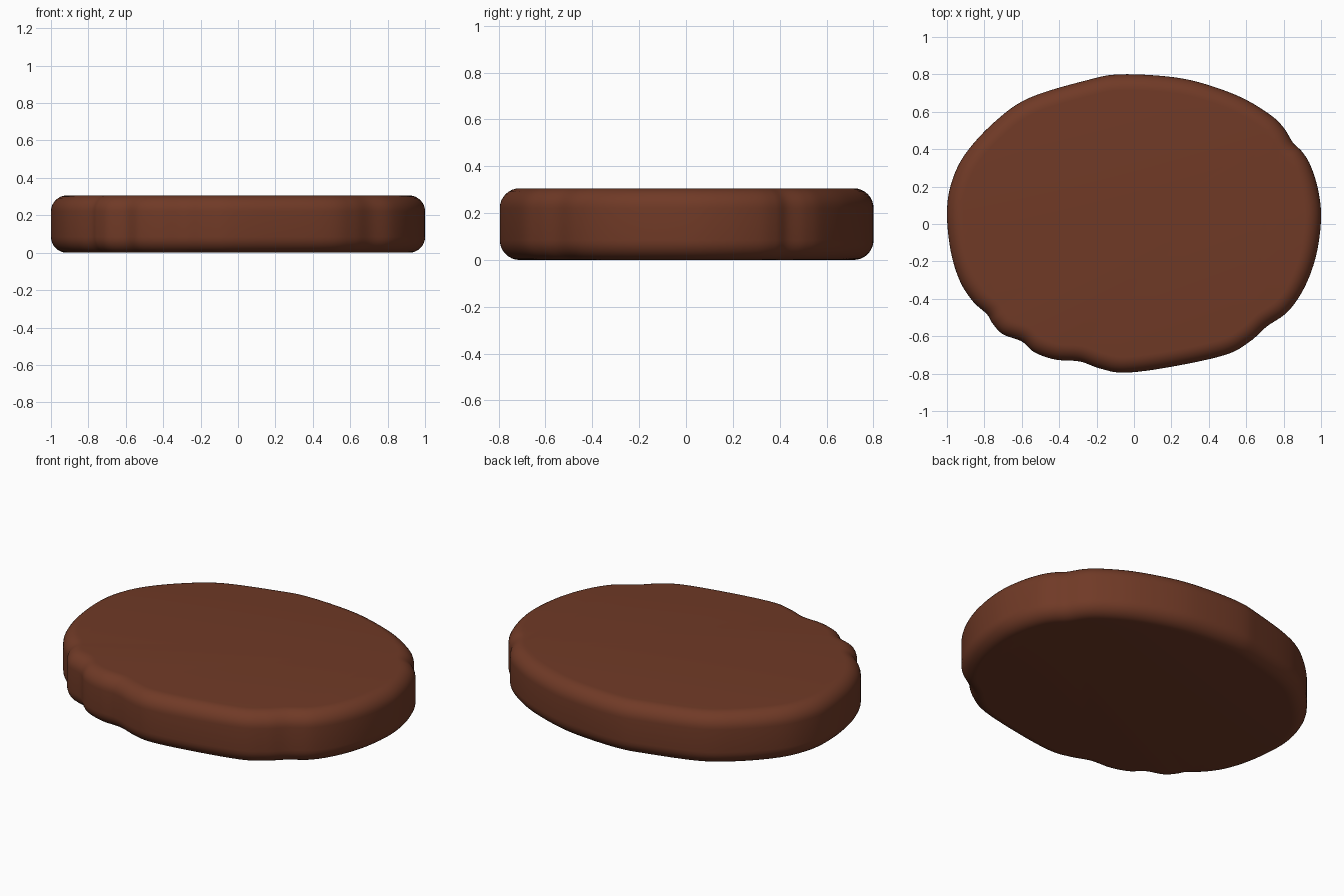
import bpy, bmesh, math
from mathutils import Vector

if "Cube" in bpy.data.objects:
    bpy.data.objects.remove(bpy.data.objects["Cube"])

HEIGHT, RADIUS, STEPS, SUB = 0.306, 0.085, 8, 6

# Irregular outline seen from the top, counter-clockwise
KEYS = [(1.0, .03), (.985, .18), (.945, .31), (.90, .385), (.85, .435), (.80, .515),
        (.727, .585), (.567, .68), (.35, .757), (.166, .79), (-.075, .80), (-.235, .773),
        (-.556, .676), (-.743, .548), (-.904, .372), (-.979, .21), (-1.0, .05),
        (-.979, -.15), (-.93, -.307), (-.861, -.414), (-.785, -.484), (-.754, -.535),
        (-.70, -.59), (-.60, -.628), (-.53, -.687), (-.42, -.725), (-.29, -.735),
        (-.18, -.773), (-.05, -.795), (.19, -.765), (.487, -.70), (.62, -.628),
        (.71, -.548), (.823, -.468), (.914, -.334), (.975, -.163)]
keys = [Vector(k) for k in KEYS]


def spline(pts, sub):
    """Closed Catmull-Rom curve through pts."""
    n, out = len(pts), []
    for i in range(n):
        a, b, c, d = (pts[(i + j - 1) % n] for j in range(4))
        for s in range(sub):
            t = s / sub
            out.append(0.5 * (2 * b + (c - a) * t + (2 * a - 5 * b + 4 * c - d) * t * t
                              + (3 * b - a - 3 * c + d) * t ** 3))
    return out


outline = spline(keys, SUB)
n = len(outline)

# Inward directions, averaged along the rim so the inset stays clean
raw = []
for i in range(n):
    t = (outline[(i + 1) % n] - outline[i - 1]).normalized()
    raw.append(Vector((-t.y, t.x)))
W = 6
inward = [sum((raw[(i + k) % n] for k in range(-W, W + 1)), Vector((0, 0))).normalized()
          for i in range(n)]

# Rounded edge profile: (inset, z) from bottom to top
arc = [(RADIUS * (1 - math.sin(a)), RADIUS * (1 - math.cos(a)))
       for a in (math.pi / 2 * k / STEPS for k in range(STEPS + 1))]
profile = arc + [(d, HEIGHT - z) for d, z in reversed(arc)]

# Slab body
bm = bmesh.new()
rings = []
for d, z in profile:
    rings.append([bm.verts.new((*(p + q * d), z)) for p, q in zip(outline, inward)])
for lo, hi in zip(rings, rings[1:]):
    for i in range(n):
        j = (i + 1) % n
        bm.faces.new((lo[i], lo[j], hi[j], hi[i]))
bm.faces.new(rings[-1])
bm.faces.new(rings[0][::-1])
bmesh.ops.recalc_face_normals(bm, faces=bm.faces)
mesh = bpy.data.meshes.new("slab")
bm.to_mesh(mesh)
bm.free()

slab = bpy.data.objects.new("slab", mesh)
bpy.context.collection.objects.link(slab)
mat = bpy.data.materials.new("chocolate brown")
mat.diffuse_color = (0.162, 0.042, 0.0195, 1)
mat.use_nodes = True
mat.node_tree.nodes["Principled BSDF"].inputs["Base Color"].default_value = mat.diffuse_color
mesh.materials.append(mat)

bpy.context.view_layer.objects.active = slab
slab.select_set(True)
bpy.ops.object.shade_smooth_by_angle(angle=math.radians(40))
